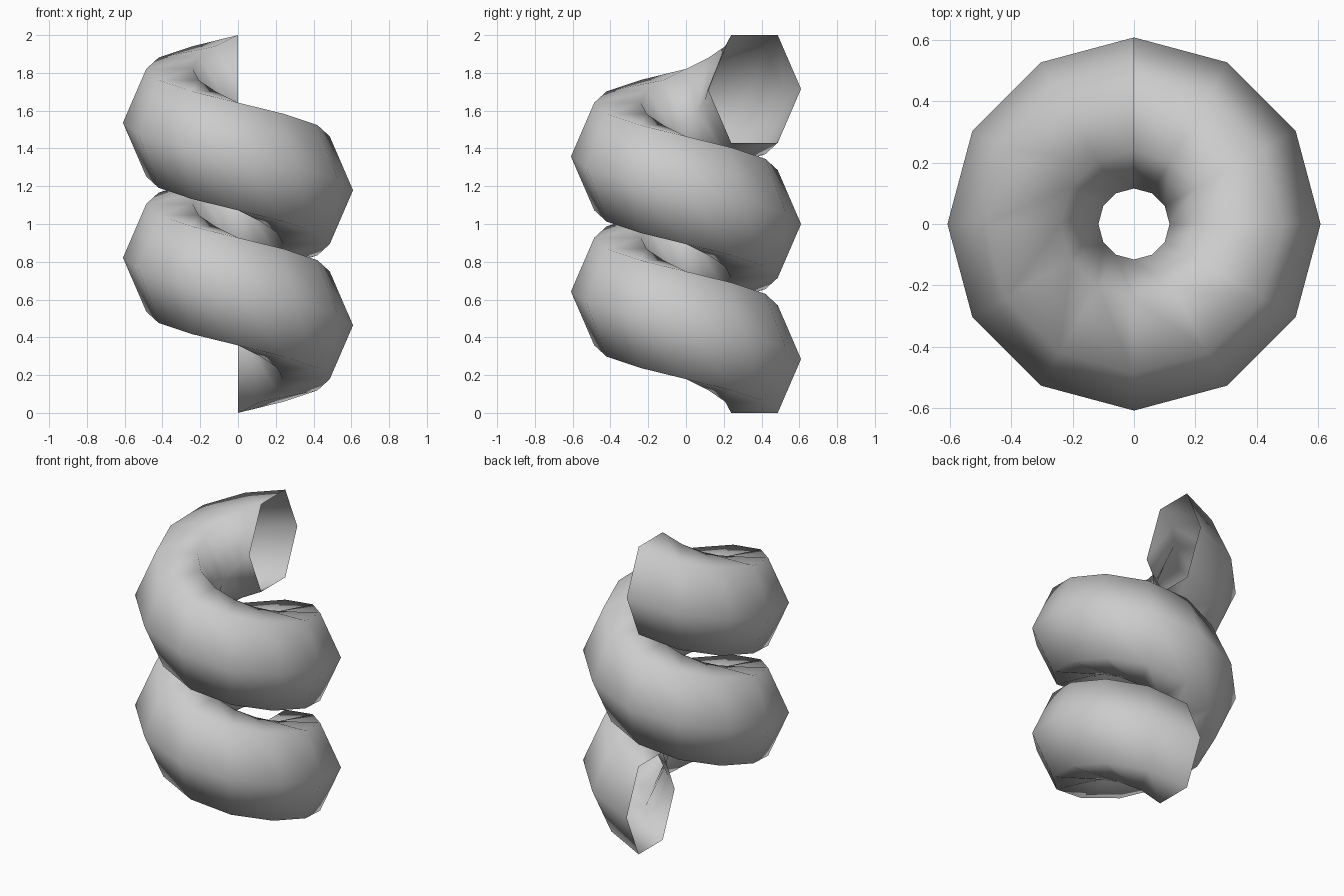
import bpy, bmesh, math

if "Cube" in bpy.data.objects:
    bpy.data.objects.remove(bpy.data.objects["Cube"])

# Coil dimensions
SIDES, STEPS, TURNS = 6, 12, 2
COIL_R, TUBE_R, HALF_H, PITCH = 0.3625, 0.2465, 0.285, 0.715
TUBE_Z = HALF_H / math.sin(math.pi / 3)

grey = bpy.data.materials.new("plain grey")
grey.diffuse_color = (0.6, 0.6, 0.6, 1)
grey.use_nodes = True
grey.node_tree.nodes["Principled BSDF"].inputs["Base Color"].default_value = grey.diffuse_color

bm = bmesh.new()


def ring(step):
    """Stretched hexagon section, turned clockwise from +y and lifted."""
    a = 2 * math.pi * step / STEPS
    verts = []
    for j in range(SIDES):
        t = 2 * math.pi * j / SIDES
        r = COIL_R + TUBE_R * math.cos(t)
        z = HALF_H + PITCH * step / STEPS + TUBE_Z * math.sin(t)
        verts.append(bm.verts.new((r * math.sin(a), r * math.cos(a), z)))
    return verts


# Open-ended coiled tube
rings = [ring(i) for i in range(STEPS * TURNS + 1)]
for a, b in zip(rings, rings[1:]):
    for j in range(SIDES):
        k = (j + 1) % SIDES
        bm.faces.new((a[j], a[k], b[k], b[j])).smooth = True

mesh = bpy.data.meshes.new("coiled_tube")
bm.to_mesh(mesh)
bm.free()
mesh.materials.append(grey)
bpy.context.collection.objects.link(bpy.data.objects.new("coiled_tube", mesh))
